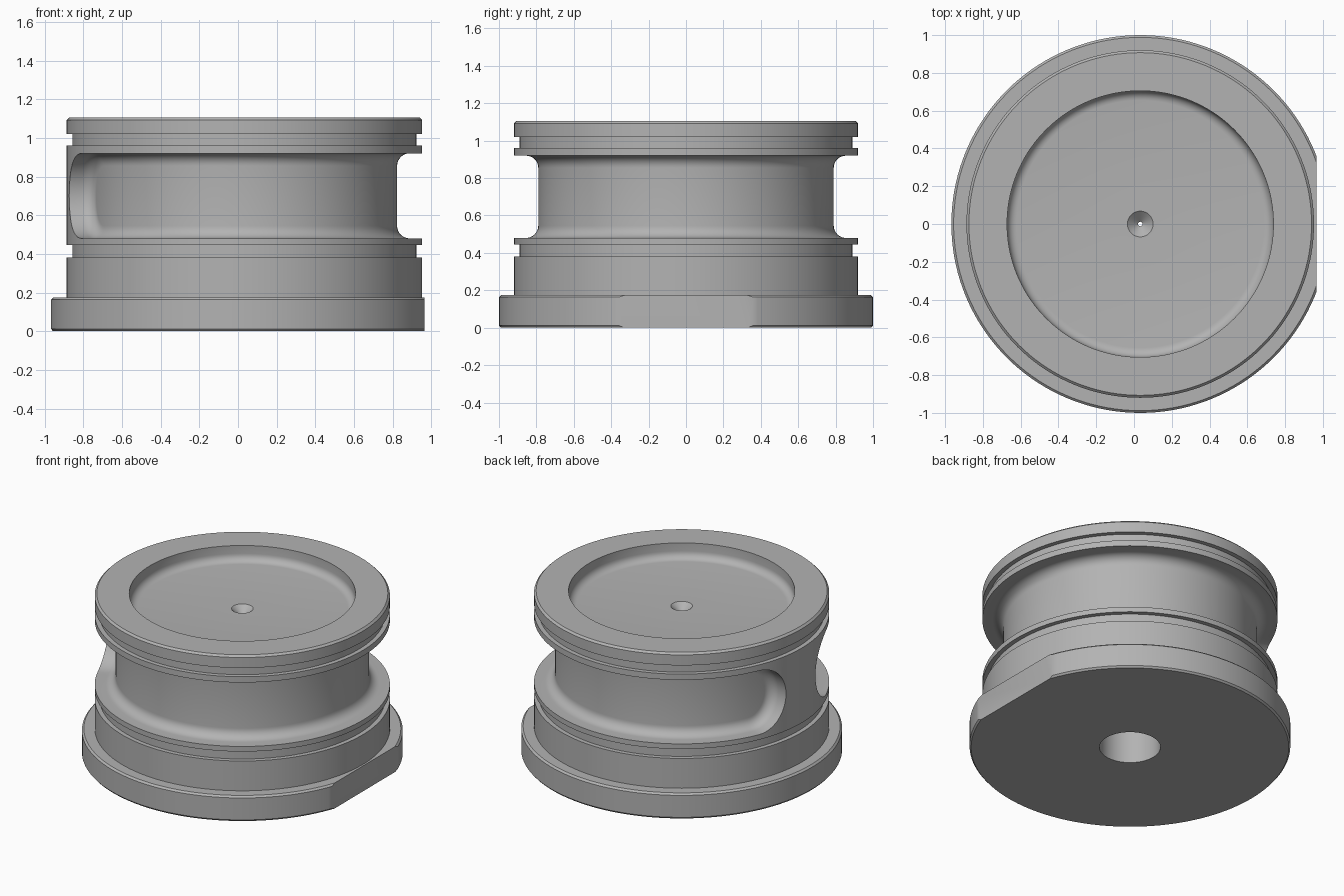
import bpy, bmesh
from math import pi, sin, cos, radians

if "Cube" in bpy.data.objects:
    bpy.data.objects.remove(bpy.data.objects["Cube"])

SEGS = 144
CENTRE_X = 0.033

grey = bpy.data.materials.new("machined grey")
grey.use_nodes = True
grey.diffuse_color = (0.45, 0.45, 0.45, 1)
grey.node_tree.nodes["Principled BSDF"].inputs["Base Color"].default_value = (0.45, 0.45, 0.45, 1)


def finish(bm, name):
    bmesh.ops.recalc_face_normals(bm, faces=bm.faces)
    mesh = bpy.data.meshes.new(name)
    bm.to_mesh(mesh)
    bm.free()
    mesh.materials.append(grey)
    obj = bpy.data.objects.new(name, mesh)
    obj.location.x = CENTRE_X
    bpy.context.collection.objects.link(obj)
    return obj


def bridge(bm, a, b):
    for i in range(len(a)):
        j = (i + 1) % len(a)
        bm.faces.new((a[i], a[j], b[j], b[i]))


def lathe(name, profile):
    """Spin a closed (radius, z) profile around the z axis."""
    bm = bmesh.new()
    rings = [[bm.verts.new((r * cos(2 * pi * i / SEGS), r * sin(2 * pi * i / SEGS), z))
              for i in range(SEGS)] for r, z in profile]
    for k, ring in enumerate(rings):
        bridge(bm, ring, rings[(k + 1) % len(rings)])
    return finish(bm, name)


def fillet(r, z, rad, start, end, steps=6):
    """Arc points in the (radius, z) plane."""
    angles = [radians(start + (end - start) * i / steps) for i in range(steps + 1)]
    return [(r + rad * cos(a), z + rad * sin(a)) for a in angles]


def slot_cutter(name, mid_z, half_h, half_angle, floor_r, rad, land_r):
    """Rounded-end slot wrapped round the z axis, with a filleted floor."""
    bm = bmesh.new()
    end = half_angle - half_h / land_r
    straight = [-end + 2 * end * i / SEGS for i in range(SEGS + 1)]
    arc = [pi / 2 * i / 12 for i in range(1, 13)]

    def contour(inset, r):
        h = half_h - inset
        right = [(end + h * sin(a) / land_r, h * cos(a)) for a in arc]
        left = [(-t, v) for t, v in reversed(right)]
        top = left + [(t, h) for t in straight] + right
        top[0], top[-1] = (top[0][0], 0), (top[-1][0], 0)
        loop = top + [(t, -v) for t, v in reversed(top[1:-1])]
        return [bm.verts.new((r * cos(t), r * sin(t), mid_z + v)) for t, v in loop]

    def cap(loop):
        n = len(loop)
        for i in range(n // 2):
            quad = [loop[i], loop[i + 1], loop[-i - 1], loop[-i]]
            bm.faces.new(list(dict.fromkeys(quad)))

    # Straight outer wall, then the fillet down to the floor
    steps = [(0, 1.02)]
    for i in range(9):
        a = pi / 2 * i / 8
        steps.append((rad * (1 - cos(a)), floor_r + rad * (1 - sin(a))))
    loops = [contour(*s) for s in steps]
    for a, b in zip(loops, loops[1:]):
        bridge(bm, a, b)
    cap(loops[0])
    cap(loops[-1])
    return finish(bm, name)


# Flanged body with seal grooves, top recess, countersunk vent and lower bore
profile = [
    (0.19, 0), (0.99, 0), (1, 0.012), (1, 0.163), (0.988, 0.175),
    (0.92, 0.175), (0.92, 0.38), (0.89, 0.38), (0.89, 0.445), (0.92, 0.445),
    (0.92, 0.96), (0.89, 0.96), (0.89, 1.02), (0.92, 1.02),
    (0.92, 1.092), (0.907, 1.105), (0.705, 1.105),
    *fillet(0.655, 1.05, 0.05, 0, -90),
    (0.068, 1.0), (0.012, 0.95), (0.012, 0.8), (0.19, 0.7),
]
body = lathe("flanged_body", profile)

# Wide channel that stops short of a bridge on the -x side
channel = slot_cutter("channel_cutter", 0.70, 0.22, radians(170), 0.79, 0.065, 0.92)

# Flat on the +x side of the flange
bm = bmesh.new()
bmesh.ops.create_cube(bm, size=1)
for v in bm.verts:
    v.co.x = 0.933 if v.co.x < 0 else 1.2
    v.co.y *= 2
    v.co.z = v.co.z * 0.6 + 0.1
flat = finish(bm, "flat_cutter")

bpy.ops.object.select_all(action='DESELECT')
body.select_set(True)
bpy.context.view_layer.objects.active = body
for cutter in (channel, flat):
    cutter.hide_render = True
    mod = body.modifiers.new(cutter.name, 'BOOLEAN')
    mod.operation = 'DIFFERENCE'
    mod.solver = 'EXACT'
    mod.object = cutter
    bpy.ops.object.modifier_apply(modifier=mod.name)
    bpy.data.objects.remove(cutter)

bpy.ops.object.shade_smooth_by_angle(angle=radians(30))
